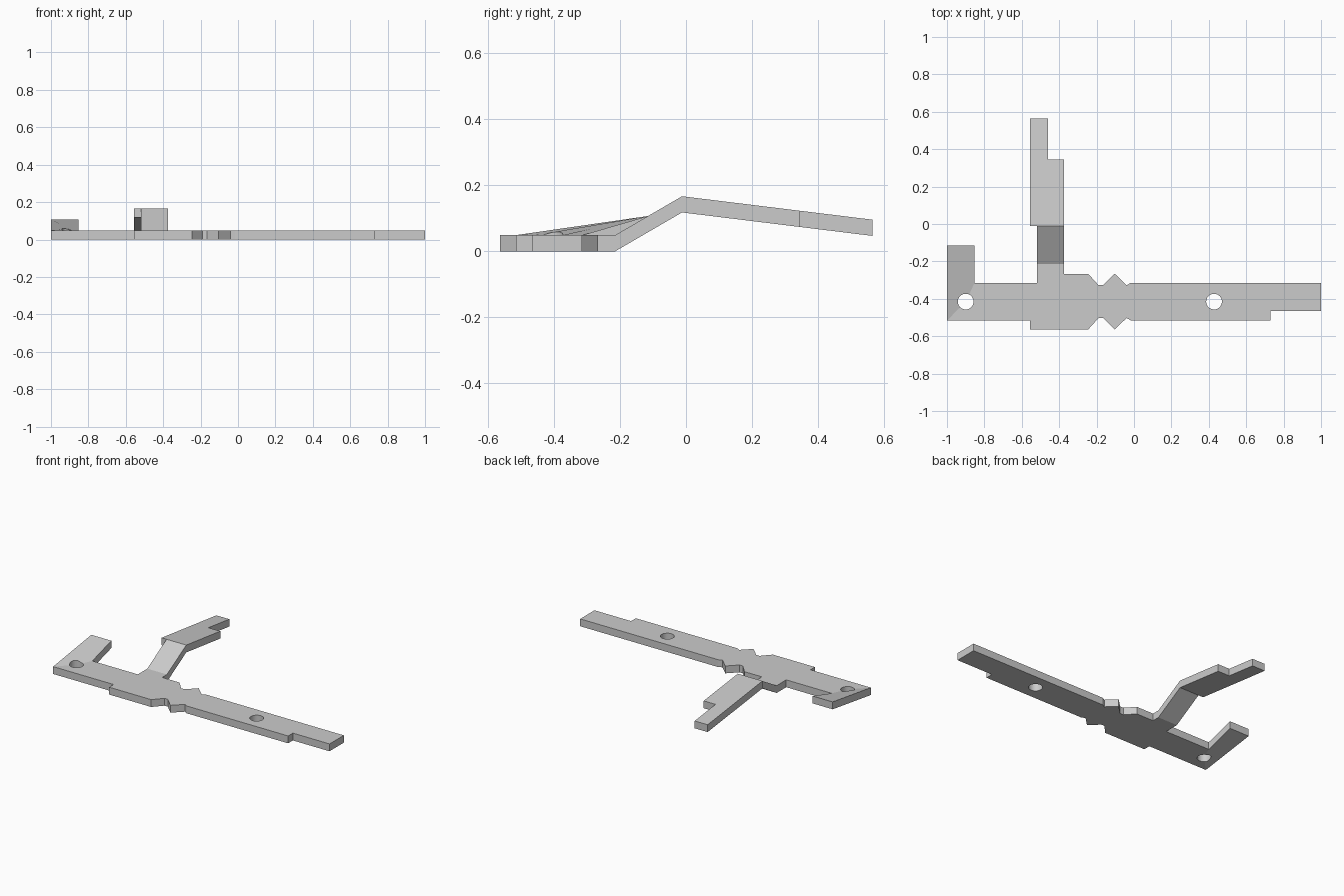
import bpy
import bmesh

if "Cube" in bpy.data.objects:
    bpy.data.objects.remove(bpy.data.objects["Cube"], do_unlink=True)

THICK = 0.049
MID = -0.415          # centre line of the strip
NECK, BEND, TIP = -0.215, -0.012, 0.565

metal = bpy.data.materials.new("plain grey")
metal.use_nodes = True
grey = (0.6, 0.6, 0.6, 1)
metal.diffuse_color = grey
metal.node_tree.nodes["Principled BSDF"].inputs["Base Color"].default_value = grey


def underside(y):
    """Height of the lower face: flat plate, rising ramp, drooping finger."""
    if y <= NECK:
        return 0
    if y <= BEND:
        return 0.118 * (y - NECK) / (BEND - NECK)
    return 0.118 - 0.071 * (y - BEND) / (TIP - BEND)


# Notched waist, as distance from the centre line; used on both edges
waist = [(-0.245, 0.149), (-0.19, 0.088), (-0.165, 0.088), (-0.103, 0.149),
         (-0.04, 0.088), (-0.017, 0.1)]
front_waist = [(x, MID - d) for x, d in waist]
back_waist = [(x, MID + d) for x, d in reversed(waist)]

plate = ([(-1, -0.517), (-0.555, -0.517), (-0.555, -0.564)] + front_waist +
         [(0.73, -0.515), (0.73, -0.465), (1, -0.465), (1, -0.315)] + back_waist +
         [(-0.373, -0.266), (-0.373, NECK), (-0.518, NECK), (-0.518, -0.315),
          (-0.853, -0.315), (-0.853, -0.115), (-1, -0.115)])
ramp = [(-0.518, NECK), (-0.373, NECK), (-0.373, BEND), (-0.518, BEND)]
finger = [(-0.555, BEND), (-0.518, BEND), (-0.373, BEND), (-0.373, 0.346),
          (-0.46, 0.346), (-0.46, TIP), (-0.555, TIP)]

# Bent bracket: three joined panels thickened upward
bm = bmesh.new()
for outline in (plate, ramp, finger):
    bm.faces.new([bm.verts.new((x, y, underside(y))) for x, y in outline])
bmesh.ops.remove_doubles(bm, verts=bm.verts, dist=0.0005)
top = bmesh.ops.extrude_face_region(bm, geom=bm.faces[:], use_keep_orig=True)
lifted = [v for v in top["geom"] if isinstance(v, bmesh.types.BMVert)]
bmesh.ops.translate(bm, verts=lifted, vec=(0, 0, THICK))
bmesh.ops.recalc_face_normals(bm, faces=bm.faces)
mesh = bpy.data.meshes.new("bent_bracket")
bm.to_mesh(mesh)
bm.free()
bracket = bpy.data.objects.new("bent_bracket", mesh)
bpy.context.collection.objects.link(bracket)
mesh.materials.append(metal)

# Round mounting holes
for name, x in (("right_hole_cutter", -0.9), ("left_hole_cutter", 0.428)):
    bpy.ops.mesh.primitive_cylinder_add(vertices=40, radius=0.042, depth=0.2,
                                        location=(x, MID, 0.02))
    cutter = bpy.context.object
    cutter.name = name
    cutter.data.materials.append(metal)
    cutter.hide_render = True
    cutter.hide_set(True)
    cut = bracket.modifiers.new(name, 'BOOLEAN')
    cut.operation = 'DIFFERENCE'
    cut.solver = 'EXACT'
    cut.object = cutter
